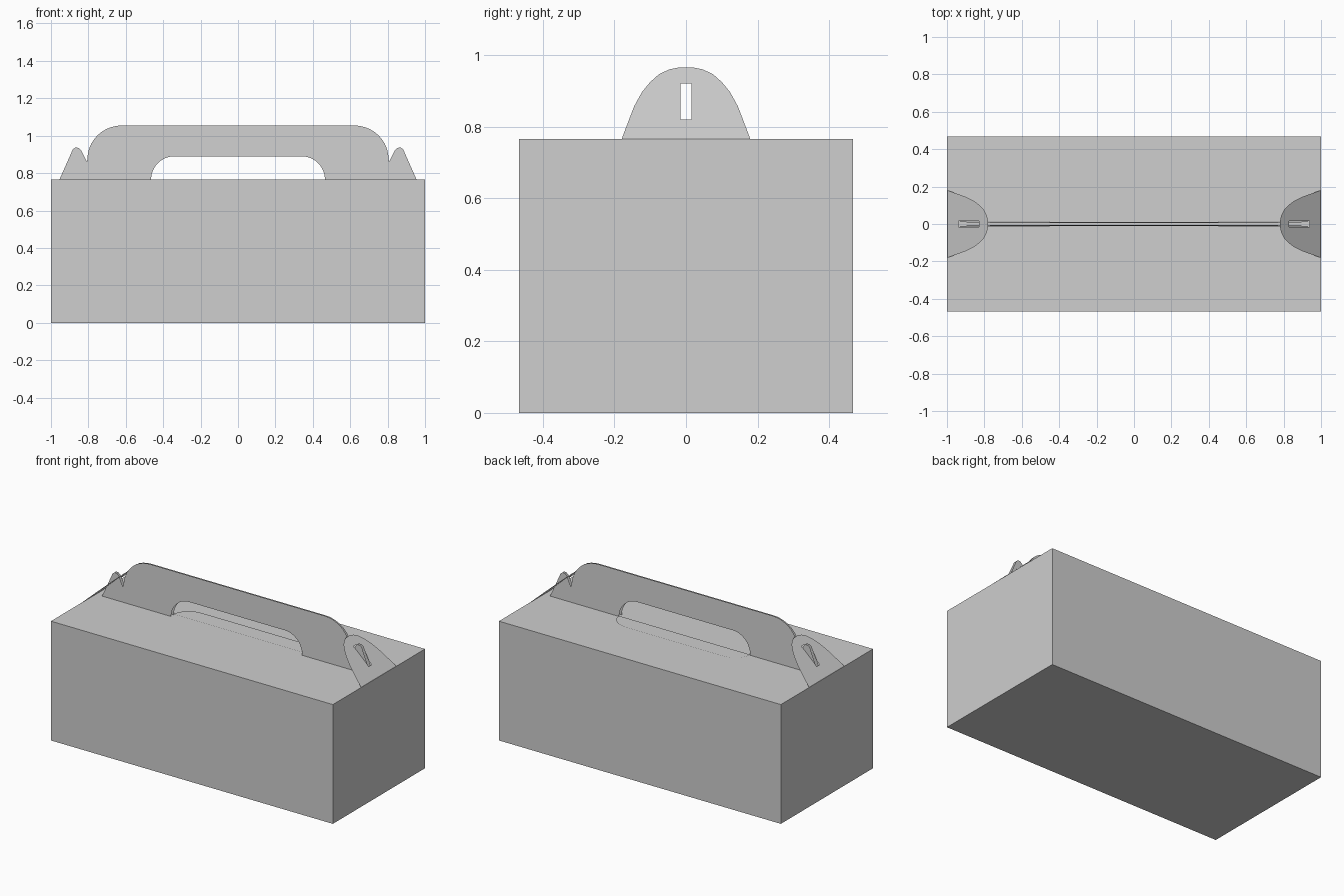
import bpy, bmesh, math

if "Cube" in bpy.data.objects:
    bpy.data.objects.remove(bpy.data.objects["Cube"])

card = bpy.data.materials.new("grey_card")
card.diffuse_color = (0.62, 0.62, 0.62, 1)
card.use_nodes = True
card.node_tree.nodes["Principled BSDF"].inputs["Base Color"].default_value = card.diffuse_color

TOP = 0.765


def sheet(name, outlines):
    """Thin card sheet made of flat outlines."""
    bm = bmesh.new()
    for pts in outlines:
        bm.faces.new([bm.verts.new(p) for p in pts])
    bmesh.ops.remove_doubles(bm, verts=bm.verts, dist=1e-5)
    bmesh.ops.triangulate(bm, faces=bm.faces, ngon_method='EAR_CLIP')
    me = bpy.data.meshes.new(name)
    bm.to_mesh(me)
    bm.free()
    me.materials.append(card)
    ob = bpy.data.objects.new(name, me)
    bpy.context.collection.objects.link(ob)
    return ob


def arc(cx, cz, rx, rz, n=10):
    """Quarter ellipse from the side up to the top."""
    return [(cx + rx * math.cos(math.pi / 2 * i / n),
             cz + rz * math.sin(math.pi / 2 * i / n)) for i in range(n + 1)]


def mirrored(half):
    return half + [(-x, z) for x, z in reversed(half)]


# box body
bpy.ops.mesh.primitive_cube_add(size=1, location=(0, 0, TOP / 2))
box = bpy.context.object
box.name = "box_body"
box.scale = (2, 0.934, TOP)
box.data.materials.append(card)

# handle panels: hooked ends, rounded shoulders, hand hole open at the base
hook = [(0.955, TOP), (0.895, 0.90), (0.885, 0.925), (0.87, 0.937),
        (0.852, 0.935), (0.838, 0.92), (0.808, 0.86)]
hole = arc(0.34, TOP, 0.125, 0.125)
outer = mirrored(hook + arc(0.62, 0.875, 0.185, 0.18))
profile = outer + [(-x, z) for x, z in hole] + list(reversed(hole))
for name, side in (("handle_front", -1), ("handle_back", 1)):
    sheet(name, [[(x, side * (0.014 - 0.034 * (z - TOP)), z) for x, z in profile]])

# hand hole tab folded back onto the lid
sheet("hand_hole_tab", [[(x, 0.014 + (z - TOP) * 0.85, TOP + 0.004)
                         for x, z in mirrored(hole)]])

# end flaps leaning inward, each with a slot for the hook
curve = [(0.18, TOP), (0.163, 0.81), (0.145, 0.857), (0.123, 0.897), (0.1, 0.925),
         (0.075, 0.947), (0.047, 0.96), (0.022, 0.965), (0, 0.966)]
slot = [(0, 0.921), (0.015, 0.921), (0.015, 0.82), (0, 0.82), (0, TOP)]
for name, side in (("end_flap_left", -1), ("end_flap_right", 1)):
    halves = [[(side * (0.998 - 1.08 * (z - TOP)), s * y, z) for y, z in curve + slot]
              for s in (1, -1)]
    if side > 0:
        halves[1].reverse()
    else:
        halves[0].reverse()
    sheet(name, halves)
